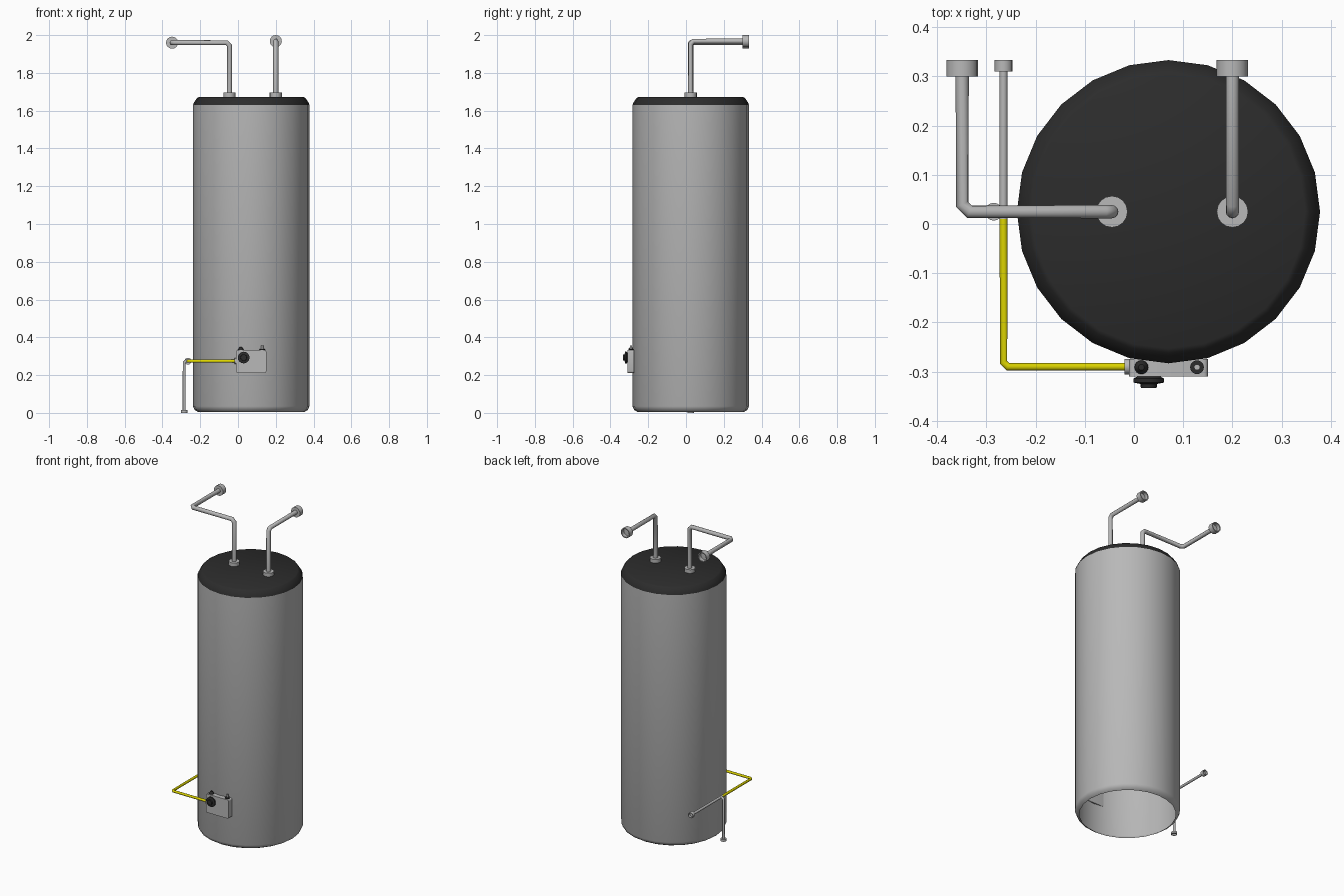
import bpy
import bmesh
from math import cos, sin, tau, radians
from mathutils import Vector

default = bpy.data.objects.get("Cube")
if default:
    bpy.data.objects.remove(default)


def material(name, rgb):
    m = bpy.data.materials.new(name)
    m.use_nodes = True
    m.diffuse_color = (*rgb, 1)
    m.node_tree.nodes["Principled BSDF"].inputs["Base Color"].default_value = (*rgb, 1)
    return m


GREY = material("painted grey", (0.48, 0.48, 0.48))
BLACK = material("black plastic", (0.025, 0.025, 0.025))
YELLOW = material("gas yellow", (0.72, 0.66, 0.0))
X, Y, Z = Vector((1, 0, 0)), Vector((0, 1, 0)), Vector((0, 0, 1))


def finish(name, bm, mat):
    mesh = bpy.data.meshes.new(name)
    bm.to_mesh(mesh)
    bm.free()
    obj = bpy.data.objects.new(name, mesh)
    bpy.context.collection.objects.link(obj)
    mesh.materials.append(mat)
    bpy.ops.object.select_all(action='DESELECT')
    obj.select_set(True)
    bpy.context.view_layer.objects.active = obj
    bpy.ops.object.shade_smooth_by_angle(angle=radians(40))
    return obj


def lathe(name, profile, origin, mat, axis=Z, sides=16):
    """Revolve (radius, height) pairs about an axis through origin."""
    bm = bmesh.new()
    turn = Z.rotation_difference(axis)
    rings = [[bm.verts.new(turn @ Vector((r * cos(tau * i / sides), r * sin(tau * i / sides), h))
                           + Vector(origin)) for i in range(sides)] for r, h in profile]
    for a, b in zip(rings, rings[1:]):
        for i in range(sides):
            j = (i + 1) % sides
            bm.faces.new((a[i], a[j], b[j], b[i]))
    bmesh.ops.remove_doubles(bm, verts=bm.verts, dist=1e-6)
    return finish(name, bm, mat)


def disc(name, r, h, origin, mat, axis=Z):
    return lathe(name, [(0, 0), (r, 0), (r, h), (0, h)], origin, mat, axis)


def cup(name, r, h, origin, axis):
    """Pipe fitting with a recessed open end."""
    return lathe(name, [(0, 0), (r, 0), (r, h), (r * .8, h), (r * .8, h * .3), (0, h * .3)],
                 origin, GREY, axis)


def pipe(name, points, r, mat):
    """Round pipe through points, with chamfered elbows."""
    pts = [Vector(p) for p in points]
    path = [pts[0]]
    for before, p, after in zip(pts, pts[1:], pts[2:]):
        path += [p + (before - p).normalized() * r * 1.1, p + (after - p).normalized() * r * 1.1]
    path.append(pts[-1])
    curve = bpy.data.curves.new(name, 'CURVE')
    curve.dimensions = '3D'
    curve.bevel_depth = r
    curve.bevel_resolution = 4
    curve.use_fill_caps = True
    spline = curve.splines.new('POLY')
    spline.points.add(len(path) - 1)
    for sp, p in zip(spline.points, path):
        sp.co = (*p, 1)
    curve.materials.append(mat)
    obj = bpy.data.objects.new(name, curve)
    bpy.context.collection.objects.link(obj)
    return obj


# Tank: shell open at the bottom, dark lid
CX, CY, BACK = 0.07, 0.025, 0.333
R, TOP = 0.308, 1.672
lathe("tank_body", [(.282, .005), (.3, .016), (R, .035), (R, 1.63)], (CX, CY, 0), GREY, sides=24)
lathe("tank_lid", [(R, 1.63), (.304, 1.642), (.287, 1.667), (.278, TOP), (0, TOP)],
      (CX, CY, 0), BLACK, sides=24)

# Water pipes with flanges and wall fittings
water = {
    "left_water": [(.2, CY, TOP), (.2, CY, 1.968), (.2, .31, 1.968)],
    "right_water": [(-.045, CY, TOP), (-.045, CY, 1.96), (-.349, CY, 1.96), (-.349, .31, 1.96)],
}
for name, pts in water.items():
    pipe(name + "_pipe", pts, .0135, GREY)
    disc(name + "_flange", .032, .023, pts[0], GREY)
    x, _, z = pts[-1]
    cup(name + "_fitting", .032, .033, (x, BACK - .033, z), Y)

# Gas line, its wall run and the drip leg
GX, GZ = -.265, .274
pipe("gas_pipe", [(0, -.29, GZ), (GX, -.29, GZ), (GX, .01, GZ)], .008, YELLOW)
pipe("gas_wall_pipe", [(GX, .01, GZ), (GX, .315, GZ)], .008, GREY)
cup("gas_wall_fitting", .018, .023, (GX, BACK - .023, GZ), Y)
pipe("drip_pipe", [(GX, CY, GZ), (-.285, CY, GZ), (-.285, CY, .008)], .008, GREY)
cup("drip_cap", .018, .014, (-.285, CY, .014), -Z)

# Control box with rounded corners
bm = bmesh.new()
bmesh.ops.create_cube(bm, size=1)
for v in bm.verts:
    v.co = Vector((.07 + v.co.x * .16, -.292 + v.co.y * .036, .272 + v.co.z * .12))
edges = [e for e in bm.edges if abs((e.verts[0].co - e.verts[1].co).y) > .01]
bmesh.ops.bevel(bm, geom=edges, offset=.008, segments=3, profile=.5, affect='EDGES')
finish("control_box", bm, GREY)
disc("gas_inlet_collar", .016, .012, (-.019, -.29, GZ), GREY, X)

# Dial and top buttons
lathe("control_dial", [(.022, 0), (.031, .005), (.031, .013), (.017, .016), (.016, .024), (0, .024)],
      (.03, -.309, .293), BLACK, -Y)
lathe("reset_button", [(.014, 0), (.014, .008), (.006, .018), (0, .018)], (.015, -.291, .33), BLACK)
disc("igniter_base", .014, .008, (.128, -.291, .33), BLACK)
disc("igniter_stem", .006, .026, (.128, -.291, .332), GREY)
